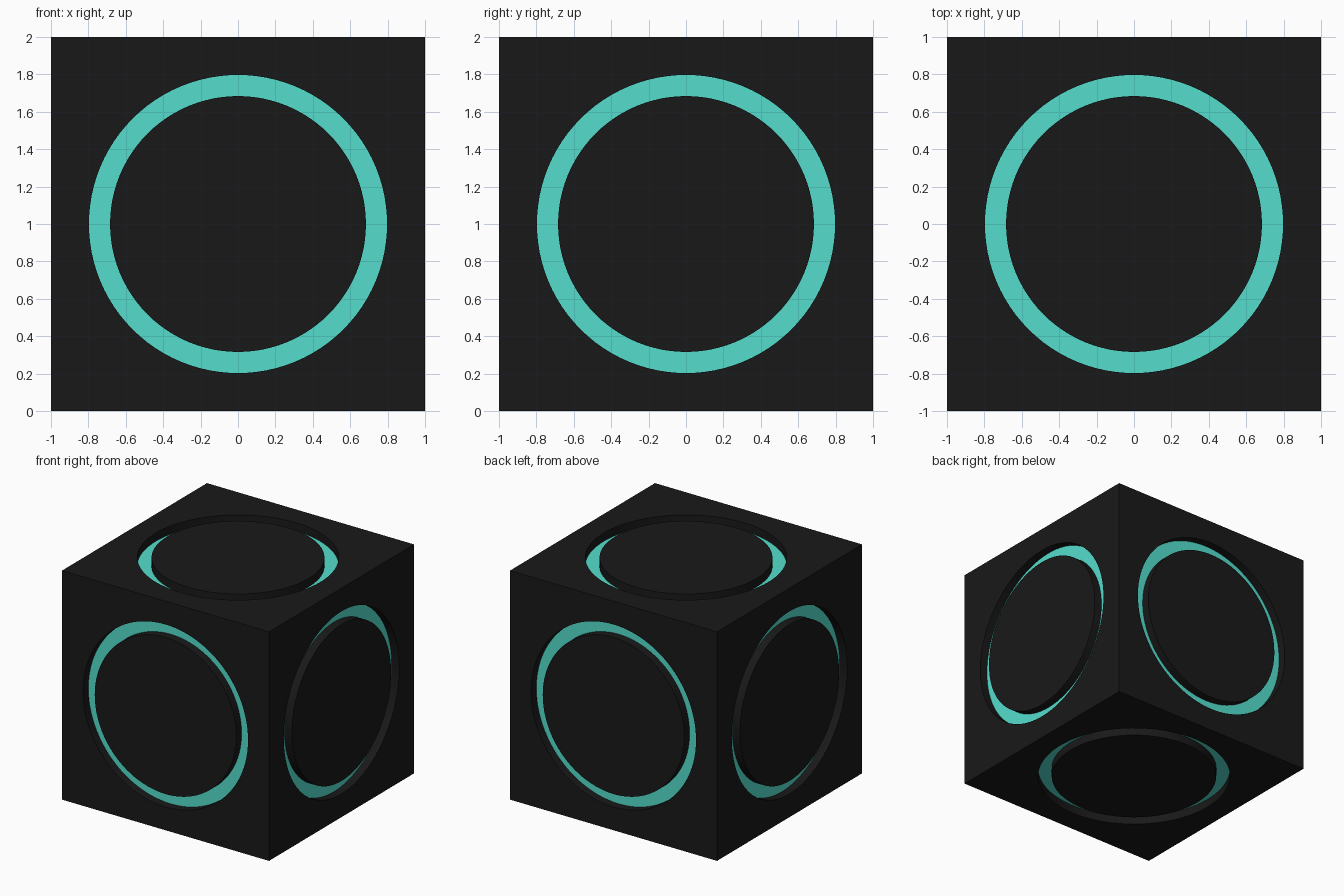
import bpy, bmesh, math
from mathutils import Matrix, Vector

if "Cube" in bpy.data.objects:
    bpy.data.objects.remove(bpy.data.objects["Cube"])

SEG = 96
R_OUT, R_IN, DEPTH = 0.797, 0.684, 0.073


def material(name, rgb):
    m = bpy.data.materials.new(name)
    m.diffuse_color = (*rgb, 1)
    m.use_nodes = True
    m.node_tree.nodes["Principled BSDF"].inputs["Base Color"].default_value = m.diffuse_color
    return m


def loop(bm, rot, radius, z, square=False):
    """Ring of vertices on one cube face, round or pushed out to a square."""
    verts = []
    for i in range(SEG):
        a = 2 * math.pi * i / SEG
        x, y = math.cos(a), math.sin(a)
        k = radius / max(abs(x), abs(y)) if square else radius
        verts.append(bm.verts.new(rot @ Vector((x * k, y * k, z))))
    return verts


def face_panel(bm, rot):
    """Square plate with a ring groove (glowing floor) around a flush disc."""
    loops = [loop(bm, rot, 1, 1, True),
             loop(bm, rot, R_OUT, 1), loop(bm, rot, R_OUT, 1 - DEPTH),
             loop(bm, rot, R_IN, 1 - DEPTH), loop(bm, rot, R_IN, 1)]
    for n, (a, b) in enumerate(zip(loops, loops[1:])):
        for i in range(SEG):
            j = (i + 1) % SEG
            f = bm.faces.new((a[i], a[j], b[j], b[i]))
            f.material_index = 1 if n == 2 else 0
    bm.faces.new(loops[-1])


bm = bmesh.new()
# four sides, then top and bottom
q = math.pi / 2
rots = [Matrix.Rotation(k * q, 3, 'Z') @ Matrix.Rotation(q, 3, 'X') for k in range(4)]
rots += [Matrix.Identity(3), Matrix.Rotation(math.pi, 3, 'X')]
for r in rots:
    face_panel(bm, r)
bmesh.ops.remove_doubles(bm, verts=bm.verts, dist=1e-4)
bmesh.ops.recalc_face_normals(bm, faces=bm.faces)
bmesh.ops.translate(bm, verts=bm.verts, vec=(0, 0, 1))

me = bpy.data.meshes.new("grooved_cube")
bm.to_mesh(me)
bm.free()
me.materials.append(material("dark_shell", (0.0097, 0.0097, 0.0097)))
me.materials.append(material("teal_ring", (0.089, 0.73, 0.61)))
cube = bpy.data.objects.new("grooved_cube", me)
bpy.context.collection.objects.link(cube)
bpy.context.view_layer.objects.active = cube
cube.select_set(True)
bpy.ops.object.shade_smooth_by_angle(angle=math.radians(30))
